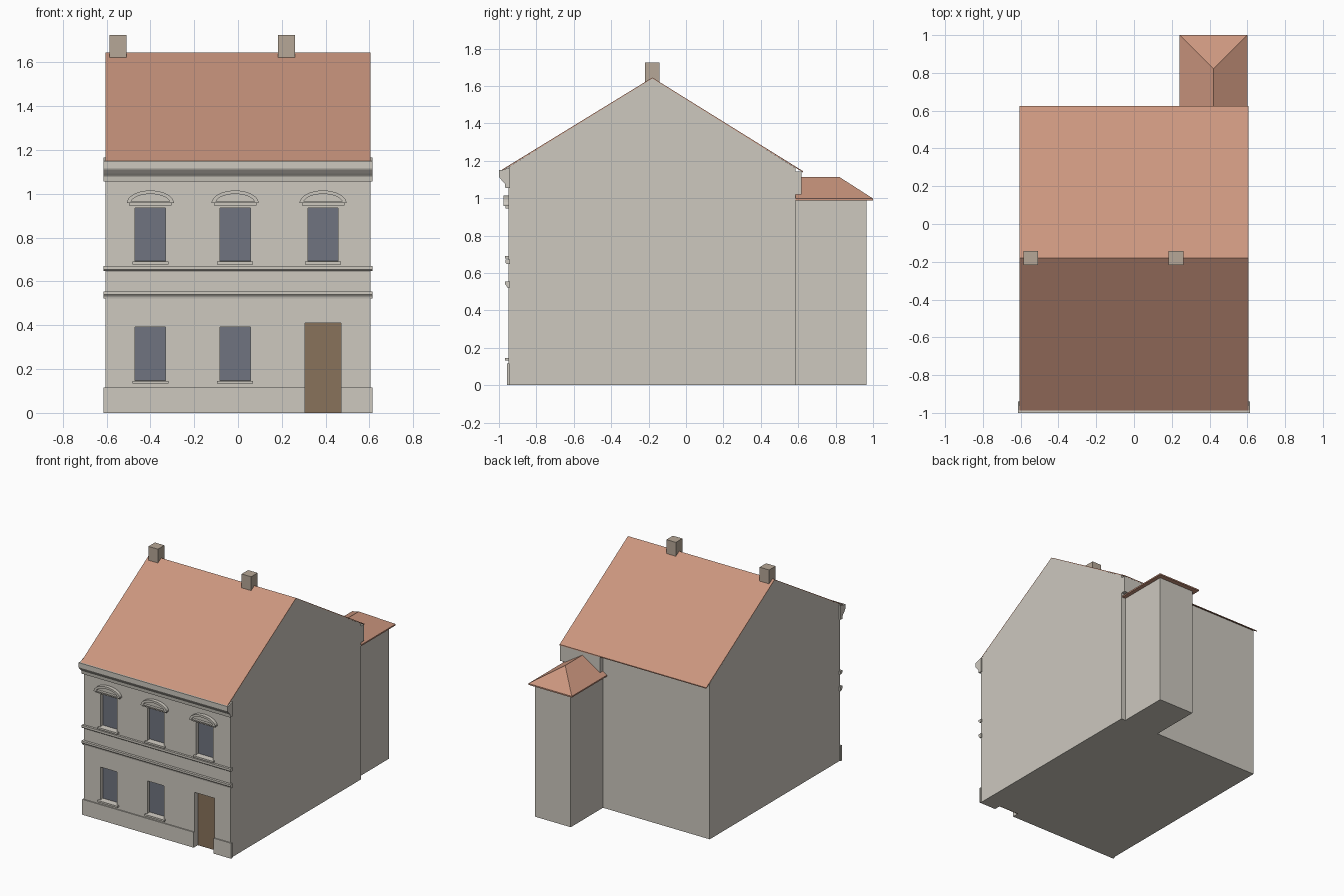
import bpy, bmesh, math

cube = bpy.data.objects.get("Cube")
if cube:
    bpy.data.objects.remove(cube, do_unlink=True)


def material(name, rgb):
    m = bpy.data.materials.new(name)
    m.use_nodes = True
    m.diffuse_color = (*rgb, 1)
    m.node_tree.nodes["Principled BSDF"].inputs["Base Color"].default_value = (*rgb, 1)
    return m


PLASTER = material("plaster", (0.61, 0.58, 0.52))
TILE = material("roof_tile", (0.60, 0.305, 0.21))
GLASS = material("window_glass", (0.16, 0.175, 0.215))
WOOD = material("door_wood", (0.25, 0.17, 0.105))
BRICK = material("chimney_brick", (0.47, 0.39, 0.31))


def solid(name, verts, faces, mat):
    mesh = bpy.data.meshes.new(name)
    mesh.from_pydata(verts, [], faces)
    bm = bmesh.new()
    bm.from_mesh(mesh)
    bmesh.ops.recalc_face_normals(bm, faces=bm.faces[:])
    bm.to_mesh(mesh)
    bm.free()
    mesh.materials.append(mat)
    ob = bpy.data.objects.new(name, mesh)
    bpy.context.collection.objects.link(ob)
    return ob


def prism(name, profile, a, b, mat, axis="x"):
    """Extrude a (y, z) profile along x, or an (x, z) profile along y."""
    n = len(profile)
    place = (lambda p, d: (d, *p)) if axis == "x" else (lambda p, d: (p[0], d, p[1]))
    verts = [place(p, d) for d in (a, b) for p in profile]
    faces = [range(n), range(n, 2 * n)]
    faces += [(i, (i + 1) % n, n + (i + 1) % n, n + i) for i in range(n)]
    return solid(name, verts, [tuple(f) for f in faces], mat)


def box(name, x0, x1, y0, y1, z0, z1, mat):
    return prism(name, [(y0, z0), (y1, z0), (y1, z1), (y0, z1)], x0, x1, mat)


def cut(target, cutter):
    mod = target.modifiers.new("opening", "BOOLEAN")
    mod.operation = "DIFFERENCE"
    mod.solver = "EXACT"
    mod.object = cutter
    bpy.context.view_layer.objects.active = target
    bpy.ops.object.modifier_apply(modifier=mod.name)
    bpy.data.objects.remove(cutter, do_unlink=True)


W, TRIM = 0.605, 0.614
FRONT, BACK = -0.95, 0.585
RIDGE_Y, RIDGE_Z = -0.18, 1.645
BAYS = (-0.40, -0.013, 0.388)

# Main walls with gables
walls = prism("house_walls", [(FRONT, 0), (BACK, 0), (BACK, 1.162),
                              (RIDGE_Y, RIDGE_Z - 0.005), (FRONT, 1.166)], -W, W, PLASTER)

# Main roof
t = 0.007
prism("main_roof", [(-0.99, 1.149), (RIDGE_Y, RIDGE_Z), (0.625, 1.145), (0.625, 1.145 - t),
                    (RIDGE_Y, RIDGE_Z - t), (-0.99, 1.149 - t)], -W, W, TILE)

# Moulded trims across the front
prism("cornice", [(-0.94, 1.055), (-0.966, 1.055), (-0.969, 1.078), (-0.975, 1.085), (-0.982, 1.092),
                  (-0.996, 1.108), (-1, 1.115), (-1, 1.15), (-0.985, 1.15), (-0.94, 1.165)],
      -TRIM, TRIM, PLASTER)
prism("upper_string_course", [(-0.94, 0.648), (-0.958, 0.648), (-0.966, 0.655),
                              (-0.966, 0.671), (-0.94, 0.671)], -TRIM, TRIM, PLASTER)
prism("lower_string_course", [(-0.94, 0.523), (-0.957, 0.523), (-0.959, 0.531), (-0.968, 0.541),
                              (-0.968, 0.555), (-0.94, 0.555)], -TRIM, TRIM, PLASTER)

# Plinth, interrupted by the door
DOOR = (0.305, 0.47)
for side, x0, x1 in (("right", -TRIM, DOOR[0]), ("left", DOOR[1], TRIM)):
    box("plinth_" + side, x0, x1, -0.958, -0.944, 0, 0.115, PLASTER)

# Recessed door
cut(walls, box("door_cutter", *DOOR, -1.05, -0.905, -0.1, 0.41, PLASTER))
box("door", *DOOR, -0.909, -0.901, 0, 0.41, WOOD)


def window(name, x, z):
    h = 0.069
    cut(walls, box(name + "_cutter", x - h, x + h, -1.05, -0.92, z, z + 0.246, PLASTER))
    box(name + "_glass", x - h, x + h, -0.923, -0.916, z, z + 0.246, GLASS)
    prism(name + "_sill", [(-0.92, z - 0.012), (-0.962, z - 0.012), (-0.968, z - 0.006),
                           (-0.968, z), (-0.92, z + 0.004)], x - h, x + h, PLASTER)
    box(name + "_sill_ledge", x - 0.082, x + 0.082, -0.968, -0.945, z - 0.012, z + 0.001, PLASTER)


def hood(name, x):
    """Curved hood moulding over a narrow shelf."""
    steps = 16
    arcs = []
    for half, rise in ((0.107, 0.057), (0.089, 0.041)):
        arc = [(x + half * math.cos(math.pi * i / steps),
                0.958 + rise * math.sin(math.pi * i / steps)) for i in range(steps + 1)]
        arcs.append(arc)
    prism(name + "_arch", arcs[0] + arcs[1][::-1], -0.976, -0.945, PLASTER, "y")
    prism(name + "_panel", arcs[1], -0.957, -0.945, PLASTER, "y")
    box(name + "_shelf", x - 0.107, x + 0.107, -0.976, -0.945, 0.957, 0.965, PLASTER)
    box(name + "_bed", x - 0.097, x + 0.097, -0.966, -0.945, 0.946, 0.957, PLASTER)


# Windows
for i, x in enumerate(BAYS):
    window(f"upper_window_{i + 1}", x, 0.69)
    hood(f"window_hood_{i + 1}", x)
    if i < 2:
        window(f"lower_window_{i + 1}", x, 0.145)

# Chimneys
for side, x in (("right", -0.547), ("left", 0.222)):
    box("chimney_" + side, x - 0.039, x + 0.039, RIDGE_Y - 0.038, RIDGE_Y + 0.038, 1.6, 1.725, BRICK)

# Rear annex
box("annex_walls", 0.275, 0.57, BACK - 0.01, 0.965, 0, 0.995, PLASTER)
box("annex_upper_wall", 0.275, W, BACK - 0.01, 0.618, 1.02, 1.143, PLASTER)

# Annex hip roof: eave slab below, ridge running back to the house
x0, x1, y0, y1, xm = 0.242, 0.6, BACK, 1.0, 0.421
rim = [(x0, y0), (x1, y0), (x1, y1), (x0, y1)]
verts = [(x, y, z) for z in (0.988, 0.998) for x, y in rim]
verts += [(xm, y0, 1.112), (xm, 0.822, 1.112)]
faces = [(0, 1, 2, 3), (1, 2, 6, 5), (2, 3, 7, 6), (3, 0, 4, 7), (0, 1, 5, 8, 4),
         (5, 6, 9, 8), (6, 7, 9), (7, 4, 8, 9)]
solid("annex_roof", verts, faces, TILE)
